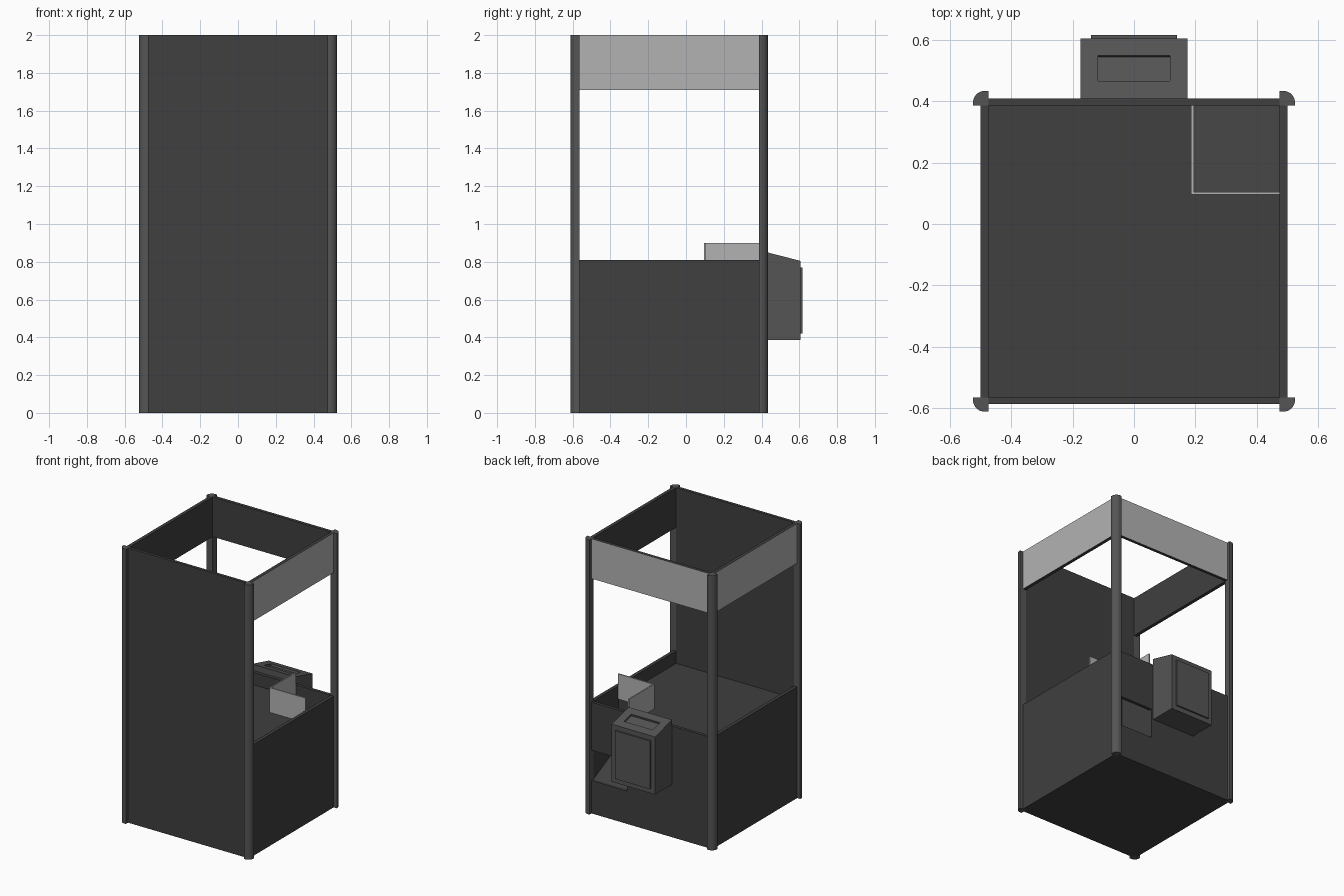
import bpy, bmesh, math
from mathutils import Vector

if "Cube" in bpy.data.objects:
    bpy.data.objects.remove(bpy.data.objects["Cube"])


def material(name, v):
    m = bpy.data.materials.new(name)
    m.diffuse_color = (v, v, v, 1)
    m.use_nodes = True
    m.node_tree.nodes["Principled BSDF"].inputs["Base Color"].default_value = m.diffuse_color
    return m


DARK, TRIM, LIGHT = material("dark", 0.05), material("trim", 0.09), material("light", 0.45)


def prism(name, pts, axis, lo, hi, mat=DARK):
    """Extrude a 2D profile along an axis; profile is in the other two axes, in order."""
    def place(p, h):
        c = list(p)
        c.insert("xyz".index(axis), h)
        return c
    bm = bmesh.new()
    a = [bm.verts.new(place(p, lo)) for p in pts]
    b = [bm.verts.new(place(p, hi)) for p in pts]
    bm.faces.new(a)
    bm.faces.new(b)
    n = len(pts)
    for i in range(n):
        j = (i + 1) % n
        bm.faces.new((a[i], a[j], b[j], b[i]))
    bmesh.ops.recalc_face_normals(bm, faces=bm.faces)
    me = bpy.data.meshes.new(name)
    bm.to_mesh(me)
    bm.free()
    me.materials.append(mat)
    ob = bpy.data.objects.new(name, me)
    bpy.context.collection.objects.link(ob)
    return ob


def box(name, x, y, z, mat=DARK):
    return prism(name, [(x[0], y[0]), (x[1], y[0]), (x[1], y[1]), (x[0], y[1])], "z", *z, mat)


def light_face(ob, direction):
    """Give the outward face of a panel the light colour."""
    ob.data.materials.append(LIGHT)
    for p in ob.data.polygons:
        if p.normal.dot(Vector(direction)) > 0.9:
            p.material_index = 1


XI, XO = 0.475, 0.5            # inner and outer x of the side panels
YF, YB = -0.565, 0.387         # inner y of the two end walls
DECK, RAIL, HEAD = 0.72, 0.81, 1.71
CX, CY = 0.19, 0.10            # prize chute corner

# Rounded corner posts
for sx in (-1, 1):
    for sy, y0 in ((-1, YF), (1, YB)):
        w, d, r = 0.05, 0.047, 0.038
        pts = [(0, 0), (w, 0)]
        pts += [(w - r + r * math.cos(t * math.pi / 16), d - r + r * math.sin(t * math.pi / 16))
                for t in range(9)]
        pts.append((0, d))
        post = prism("corner_post", [(sx * (XI + u), y0 + sy * v) for u, v in pts], "z", 0, 2, TRIM)
        bpy.ops.object.select_all(action="DESELECT")
        post.select_set(True)
        bpy.context.view_layer.objects.active = post
        bpy.ops.object.shade_smooth_by_angle(angle=math.radians(30))

# Full-height wall, base and side panels
box("full_wall", (-XI, XI), (YF - 0.022, YF), (0, 2))
box("base", (-XI, XI), (YF, YB), (0, 0.02))
for s in (-1, 1):
    xs = sorted((s * XI, s * XO))
    box("side_panel", xs, (YF, YB), (0, RAIL))
    light_face(box("side_header", xs, (YF, YB), (HEAD, 2)), (s, 0, 0))
light_face(box("end_header", (-XI, XI), (YB, YB + 0.023), (HEAD, 2)), (0, 1, 0))

# Service-side panel with the prize opening notched out
prism("prize_panel", [(-XI, 0), (XI, 0), (XI, 0.24), (CX, 0.24), (CX, 0.46), (XI, 0.46),
                      (XI, RAIL), (-XI, RAIL)], "y", YB, YB + 0.023)

# Play deck with the chute corner cut out
prism("play_deck", [(-XI, YF), (XI, YF), (XI, CY), (CX, CY), (CX, YB), (-XI, YB)],
      "z", DECK - 0.02, DECK)

# Prize chute: light guard above the deck, dark shaft and sloping ramp below
prism("chute_guard", [(CX - 0.004, CY - 0.004), (XI, CY - 0.004), (XI, CY + 0.005),
                      (CX + 0.005, CY + 0.005), (CX + 0.005, YB), (CX - 0.004, YB)],
      "z", DECK, 0.90, LIGHT)
prism("chute_shaft", [(CX - 0.004, CY - 0.004), (XI, CY - 0.004), (XI, CY), (CX, CY),
                      (CX, YB), (CX - 0.004, YB)], "z", 0.22, DECK - 0.02)
prism("chute_ramp", [(CY, 0.22), (YB, 0.22), (YB, 0.24), (CY, 0.38)], "x", CX, XI)

# Coin box with a sunken top tray and a raised door
coin = prism("coin_box", [(0.41, 0.385), (0.605, 0.385), (0.605, 0.805), (0.41, 0.855)],
             "x", -0.175, 0.175, TRIM)
bm = bmesh.new()
bm.from_mesh(coin.data)
bm.faces.ensure_lookup_table()
for direction, margin, shift in (((0, 0, 1), 0.058, -0.015), ((0, 1, 0), 0.035, 0.012)):
    f = max(bm.faces, key=lambda q: q.normal.dot(Vector(direction)) * (q.calc_area() > 0.04))
    n = f.normal.copy()
    bmesh.ops.inset_individual(bm, faces=[f], thickness=margin, use_even_offset=True)
    new = bmesh.ops.extrude_discrete_faces(bm, faces=[f])["faces"][0]
    bmesh.ops.translate(bm, verts=new.verts, vec=n * shift)
    bm.normal_update()
bm.to_mesh(coin.data)
bm.free()
